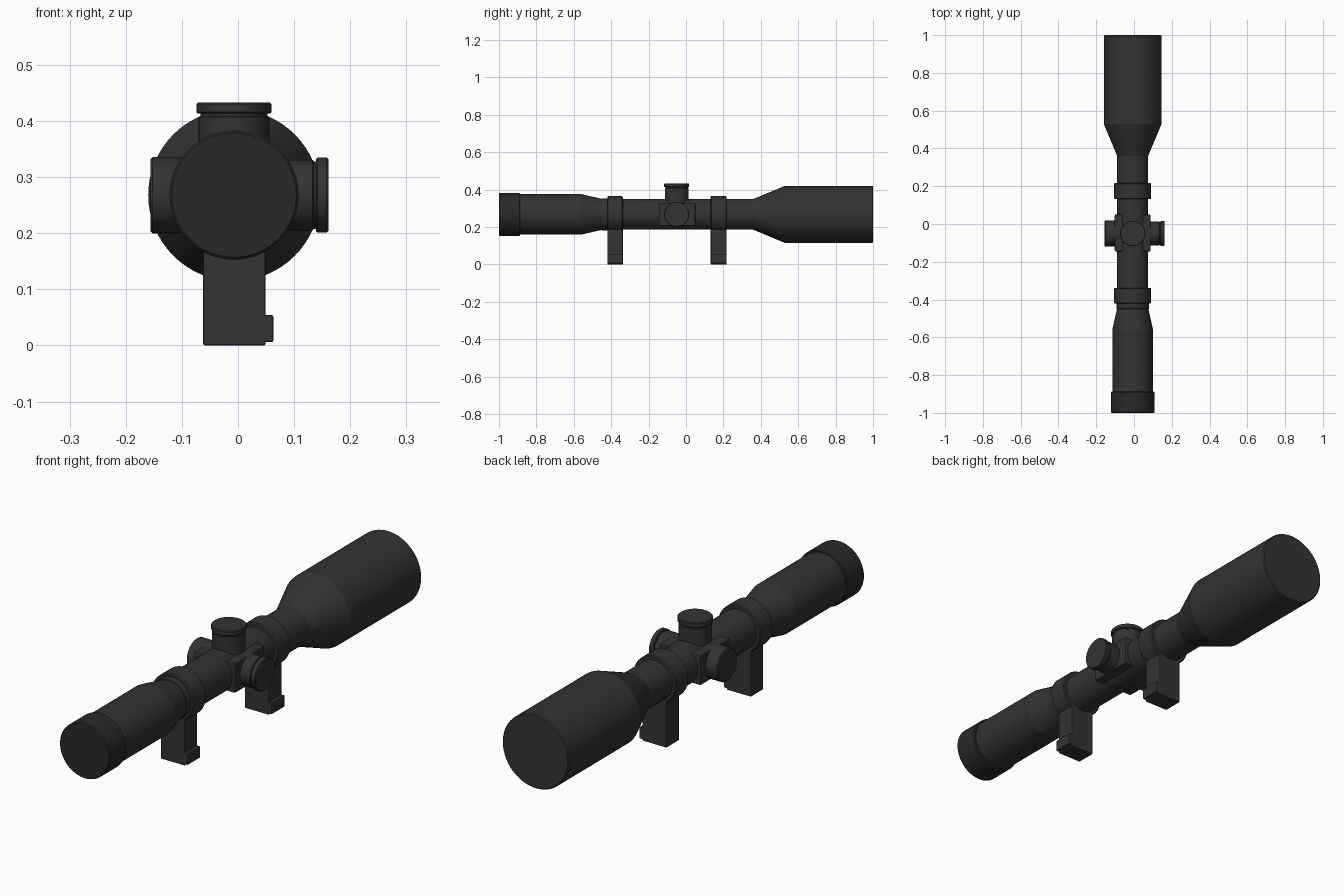
import bpy, bmesh, math
from mathutils import Matrix, Vector

if "Cube" in bpy.data.objects:
    bpy.data.objects.remove(bpy.data.objects["Cube"])

CX, CZ, KY = -0.007, 0.268, -0.05      # optical axis and knob station
SEG = 64


def material(name, v):
    m = bpy.data.materials.new(name)
    m.diffuse_color = (v, v, v * 1.06, 1)
    m.use_nodes = True
    m.node_tree.nodes["Principled BSDF"].inputs["Base Color"].default_value = m.diffuse_color
    return m


BODY = material("matte_black", 0.033)
RUBBER = material("dark_rubber", 0.022)


def finish(name, bm, mat):
    bmesh.ops.recalc_face_normals(bm, faces=bm.faces)
    me = bpy.data.meshes.new(name)
    bm.to_mesh(me)
    bm.free()
    me.materials.append(mat)
    ob = bpy.data.objects.new(name, me)
    bpy.context.collection.objects.link(ob)
    bpy.ops.object.select_all(action='DESELECT')
    ob.select_set(True)
    bpy.context.view_layer.objects.active = ob
    bpy.ops.object.shade_smooth_by_angle(angle=math.radians(10))
    return ob


def lathe(name, profile, axis, origin, mat=BODY):
    """Closed solid of revolution; profile is (distance along axis, radius)."""
    bm = bmesh.new()
    rot = Vector((0, 0, 1)).rotation_difference(Vector(axis)).to_matrix().to_4x4()
    mx = Matrix.Translation(origin) @ rot
    rings = [[bm.verts.new(mx @ Vector((r * math.cos(2 * math.pi * i / SEG),
                                        r * math.sin(2 * math.pi * i / SEG), h)))
              for i in range(SEG)] for h, r in profile]
    for a, b in zip(rings, rings[1:]):
        for i in range(SEG):
            j = (i + 1) % SEG
            bm.faces.new((a[i], a[j], b[j], b[i]))
    bm.faces.new(rings[0])
    bm.faces.new(rings[-1])
    return finish(name, bm, mat)


def box(name, x, y, z, bevel=0.003):
    bm = bmesh.new()
    bmesh.ops.create_cube(bm, size=1)
    for v in bm.verts:
        v.co = [lo + (hi - lo) * (c + 0.5) for c, (lo, hi) in zip(v.co, (x, y, z))]
    bmesh.ops.bevel(bm, geom=bm.edges[:], offset=bevel, segments=2,
                    profile=0.5, affect='EDGES')
    return finish(name, bm, BODY)


def drum(h0, h1, r, c=0.004):
    """Cylinder profile with chamfered rims."""
    return [(h0, r - c), (h0 + c, r), (h1 - c, r), (h1, r - c)]


AXIS = (CX, 0, CZ)
ALONG = (0, 1, 0)

# Main tube with eyepiece taper and objective bell
lathe("scope_tube", [(-0.90, 0.104), (-0.886, 0.108), (-0.56, 0.108),
                     (-0.45, 0.083), (-0.44, 0.082), (0.36, 0.082),
                     (0.53, 0.153), (0.996, 0.153), (1.0, 0.149)], ALONG, AXIS)
lathe("eyepiece_ring", drum(-1.0, -0.887, 0.115), ALONG, AXIS, RUBBER)
lathe("tube_collar", drum(-0.45, -0.41, 0.086, 0.002), ALONG, AXIS)

# Mounting rings, posts and rail clamps
for tag, y0, y1 in (("rear", -0.421, -0.338), ("front", 0.132, 0.217)):
    lathe(tag + "_mount_ring", drum(y0, y1, 0.098), ALONG, AXIS)
    box(tag + "_mount_post", (-0.062, 0.049), (y0, y1), (0, 0.23))
    box(tag + "_rail_clamp", (0.040, 0.063), (y0, y1), (0.006, 0.054))

# Turret saddle block
box("turret_saddle", (CX - 0.095, CX + 0.095), (-0.145, 0.05), (0.206, 0.330), 0.005)

# Elevation, windage and focus knobs
HUB = (CX, KY, CZ)
for name, axis, base, tip in (("elevation", (0, 0, 1), 0.145, 0.165),
                              ("windage", (1, 0, 0), 0.146, 0.168)):
    lathe(name + "_stem", [(0.05, 0.063), (base - 0.006, 0.063), (base - 0.004, 0.060),
                           (base + 0.002, 0.060)], axis, HUB)
    lathe(name + "_cap", drum(base, tip, 0.067, 0.003), axis, HUB)
lathe("focus_knob", drum(0.05, 0.149, 0.068), (-1, 0, 0), HUB)
